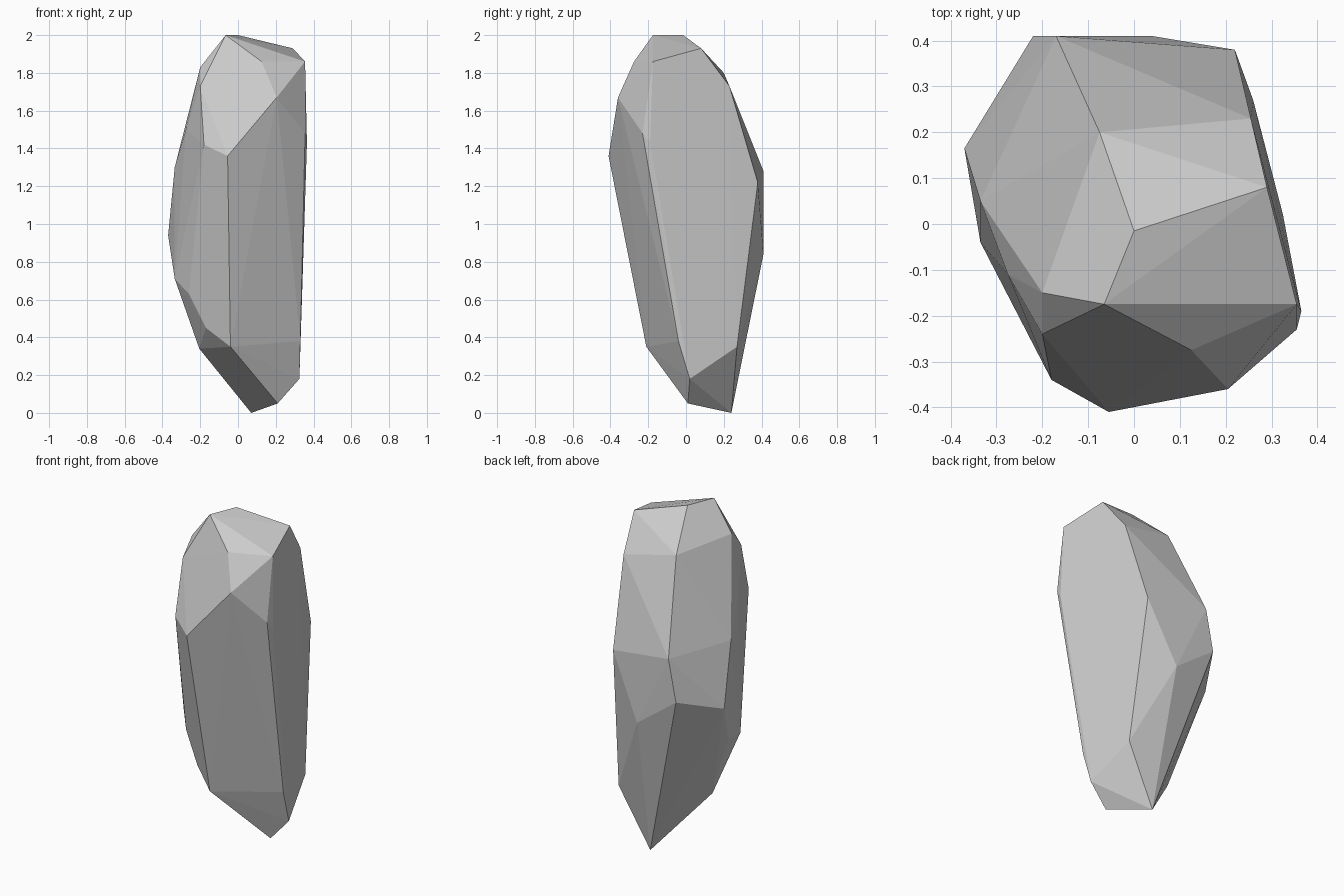
import bpy, bmesh

# Corner points of the faceted rock, grouped by level
crown = [(0, -.015, 2), (-.065, -.175, 2), (.29, .08, 1.93), (.355, -.175, 1.86),
         (.125, -.275, 1.86), (-.2, -.15, 1.83), (-.075, .2, 1.8)]
shoulder = [(-.2, -.24, 1.73), (.255, .23, 1.73), (.205, -.36, 1.67), (-.275, -.11, 1.5),
            (.355, -.23, 1.48), (.365, -.19, 1.43), (-.18, -.34, 1.42), (-.055, -.41, 1.36)]
waist = [(-.335, .05, 1.3), (-.17, .41, 1.28), (.22, .38, 1.22), (-.22, .41, 1.03),
         (-.37, .165, .94), (.04, .41, .84)]
base = [(-.335, -.04, .71), (-.33, .07, .71), (-.26, -.123, .63), (-.17, -.145, .45),
        (.33, -.04, .38), (-.04, -.21, .35), (.26, .27, .35), (-.205, .04, .34),
        (.325, .02, .18), (.21, .01, .05), (.07, .24, 0)]

# Wrap the points in a flat-faced shell
bm = bmesh.new()
for p in crown + shoulder + waist + base:
    bm.verts.new(p)
hull = bmesh.ops.convex_hull(bm, input=bm.verts[:])
loose = {v for v in hull["geom_interior"] + hull["geom_unused"]
         if isinstance(v, bmesh.types.BMVert)}
bmesh.ops.delete(bm, geom=list(loose), context='VERTS')
bmesh.ops.recalc_face_normals(bm, faces=bm.faces[:])

mesh = bpy.data.meshes.new("rock")
bm.to_mesh(mesh)
bm.free()
rock = bpy.data.objects.new("rock", mesh)
bpy.context.collection.objects.link(rock)
